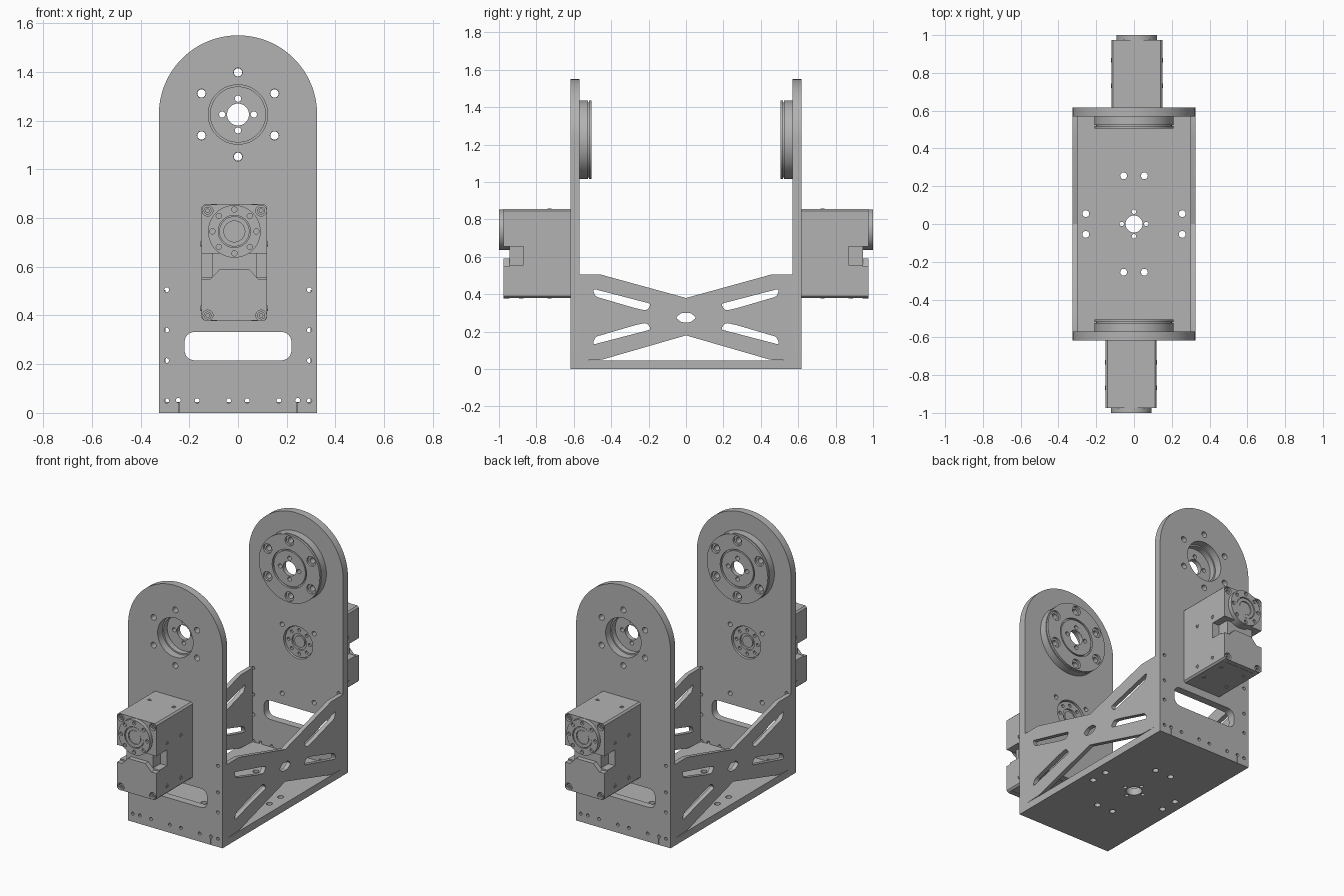
import bpy
import bmesh
from math import sin, cos, pi
from mathutils import Matrix, Vector

if "Cube" in bpy.data.objects:
    bpy.data.objects.remove(bpy.data.objects["Cube"])

grey = bpy.data.materials.new("machined_grey")
grey.use_nodes = True
colour = (0.45, 0.45, 0.45, 1)
grey.diffuse_color = colour
grey.node_tree.nodes["Principled BSDF"].inputs["Base Color"].default_value = colour

# Local drawing plane (u, v) and thickness axis for each direction
FRAMES = {
    "x": Matrix(((0, 0, 1, 0), (1, 0, 0, 0), (0, 1, 0, 0), (0, 0, 0, 1))),
    "y": Matrix.Rotation(pi / 2, 4, "X"),
    "z": Matrix.Identity(4),
}
HALF_TURN = Matrix.Rotation(pi, 4, "Z")


def circle(r, u=0, v=0, n=24):
    return [(u + r * cos(2 * pi * i / n), v + r * sin(2 * pi * i / n)) for i in range(n)]


def ring_of(count, radius, r, u=0, v=0, start=0.0):
    return [circle(r, u + radius * cos(start + 2 * pi * i / count),
                   v + radius * sin(start + 2 * pi * i / count), 14) for i in range(count)]


def rect(u0, v0, u1, v1):
    return [(u0, v0), (u1, v0), (u1, v1), (u0, v1)]


def rounded(points, radius, steps=6):
    """Round the corners of a polygon with short quadratic arcs."""
    out = []
    for i, p in enumerate(points):
        p = Vector(p)
        a = p + (Vector(points[i - 1]) - p).normalized() * radius
        b = p + (Vector(points[(i + 1) % len(points)]) - p).normalized() * radius
        for k in range(steps + 1):
            t = k / steps
            out.append(tuple(a * (1 - t) ** 2 + p * 2 * t * (1 - t) + b * t * t))
    return out


def flip(points, su=1, sv=1, v_mid=0.0):
    return [(su * u, v_mid + sv * (v - v_mid)) for u, v in points]


def slab(name, axis, start, end, outline, holes=(), turn=False):
    """Extrude a flat outline with holes from start to end along an axis."""
    curve = bpy.data.curves.new(name, "CURVE")
    curve.dimensions = "2D"
    curve.fill_mode = "BOTH"
    curve.extrude = abs(end - start) / 2
    for loop in [outline, *holes]:
        spline = curve.splines.new("POLY")
        spline.points.add(len(loop) - 1)
        for point, (u, v) in zip(spline.points, loop):
            point.co = (u, v, 0, 1)
        spline.use_cyclic_u = True
    temp = bpy.data.objects.new(name + "_outline", curve)
    bpy.context.collection.objects.link(temp)
    bpy.context.view_layer.update()
    graph = bpy.context.evaluated_depsgraph_get()
    mesh = bpy.data.meshes.new_from_object(temp.evaluated_get(graph))
    bpy.data.objects.remove(temp)
    offset = Vector([(start + end) / 2 if a == axis else 0 for a in "xyz"])
    matrix = Matrix.Translation(offset) @ FRAMES[axis]
    mesh.transform(HALF_TURN @ matrix if turn else matrix)
    bm = bmesh.new()
    bm.from_mesh(mesh)
    bmesh.ops.remove_doubles(bm, verts=bm.verts, dist=0.0001)
    bmesh.ops.recalc_face_normals(bm, faces=bm.faces)
    bm.to_mesh(mesh)
    bm.free()
    mesh.materials.clear()
    mesh.materials.append(grey)
    obj = bpy.data.objects.new(name, mesh)
    bpy.context.collection.objects.link(obj)
    bpy.ops.object.select_all(action="DESELECT")
    obj.select_set(True)
    bpy.context.view_layer.objects.active = obj
    bpy.ops.object.shade_smooth_by_angle(angle=pi / 6)
    return obj


W, HUB_Z = 0.325, 1.225            # half width, upper pivot height
MX, MZ = -0.015, 0.745             # motor axis
corners = [(MX + s * 0.11, z) for s in (-1, 1) for z in (0.40, 0.83)]

# Base plate
base_holes = [circle(0.045)] + ring_of(4, 0.065, 0.012)
for a in (-1, 1):
    for b in (-1, 1):
        base_holes += [circle(0.018, a * 0.055, b * 0.255), circle(0.018, a * 0.255, b * 0.055)]
slab("base_plate", "z", 0, 0.045, rect(-W, -0.57, W, 0.57), base_holes)

# Cross-braced side panels
half = [(0.57, 0.045), (0.45, 0.05), (0, 0.18), (-0.45, 0.05), (-0.57, 0.045)]
panel = half + [(-0.57, 0.505), (-0.455, 0.505), (0, 0.38), (0.455, 0.505), (0.57, 0.505)]
slot = rounded([(-0.5, 0.43), (-0.185, 0.348), (-0.21, 0.312), (-0.27, 0.325), (-0.485, 0.388)], 0.018)
panel_holes = [flip(slot, a, b, 0.28) for a in (-1, 1) for b in (-1, 1)]
panel_holes.append(rounded([(-0.055, 0.275), (-0.025, 0.3), (0.025, 0.3),
                            (0.055, 0.275), (0.025, 0.25), (-0.025, 0.25)], 0.012))
for side, name in ((-1, "right"), (1, "left")):
    slab(name + "_side_panel", "x", side * (W - 0.027), side * W, panel, panel_holes)

# Arched end plate
arch = [(W * cos(pi * i / 48), HUB_Z + W * sin(pi * i / 48)) for i in range(49)]
arch += [(-W, 0), (W, 0)]
plate_holes = [circle(0.122, 0, HUB_Z, 48), circle(0.1, MX, MZ, 40)]
plate_holes += ring_of(6, 0.173, 0.018, 0, HUB_Z, pi / 2)
plate_holes += [circle(0.014, u, v, 14) for u, v in corners]
plate_holes.append(rounded(rect(-0.22, 0.215, 0.22, 0.333), 0.05))
for s in (-1, 1):
    plate_holes += [circle(0.01, s * 0.293, v, 12) for v in (0.05, 0.215, 0.34, 0.505)]
    plate_holes += [circle(0.01, s * u, 0.05, 12) for u in (0.038, 0.168)]
    plate_holes.append(circle(0.01, s * 0.245, 0.052, 12))
    plate_holes.append(rect(s * 0.243 - 0.0015, 0.002, s * 0.243 + 0.0015, 0.04))

# Motor outlines
x0, x1, c = MX - 0.135, MX + 0.135, 0.01
z0, z1, neck0, neck1 = 0.38, 0.855, 0.557, 0.655
bottom = [(x0, z0 + c), (x0 + c, z0), (x1 - c, z0), (x1, z0 + c)]
top = [(x1, z1 - c), (x1 - c, z1), (x0 + c, z1), (x0, z1 - c)]
n0, n1 = MX - 0.09, MX + 0.09
waist = bottom + [(x1, neck0), (n1, neck0), (n1, neck1), (x1, neck1)] + top
waist += [(x0, neck1), (n0, neck1), (n0, neck0), (x0, neck0)]
lower = bottom + [(x1, 0.548), (n1 + 0.01, 0.548), (n1 - 0.03, 0.59),
                  (n0 + 0.03, 0.59), (n0 - 0.01, 0.548), (x0, 0.548)]
upper = [(x0, neck1), (x1, neck1)] + top
screw_holes = [circle(0.022, u, v) for u, v in corners]


def build_end(tag, turn):
    def part(name, start, end, outline, holes=(), axis="y"):
        return slab(tag + "_" + name, axis, start, end, outline, holes, turn)

    part("end_plate", -0.617, -0.57, arch, plate_holes)

    # Upper pivot hub: pocketed ring, floor, groove and bolted face
    disc = lambda r: circle(r, 0, HUB_Z, 64)
    bolts = lambda r: ring_of(6, 0.173, r, 0, HUB_Z, pi / 2)
    bore = [circle(0.045, 0, HUB_Z, 32)] + ring_of(4, 0.065, 0.013, 0, HUB_Z)
    part("hub_ring", -0.57, -0.535, disc(0.21), [disc(0.113)] + bolts(0.017))
    part("hub_body", -0.535, -0.524, disc(0.21), bore + bolts(0.017))
    part("hub_groove", -0.524, -0.518, disc(0.2), bore + bolts(0.017))
    part("hub_face", -0.518, -0.505, disc(0.21), [disc(0.118)] + bolts(0.03))
    part("hub_center", -0.518, -0.507, disc(0.109), bore)

    # Motor housing
    part("motor_body", -0.87, -0.617, bottom + top)
    part("motor_waist", -0.945, -0.87, waist)
    part("motor_lower_cap", -0.975, -0.945, lower, screw_holes[0::2])
    part("motor_upper_cap", -0.975, -0.945, upper, screw_holes[1::2])
    for u, v in corners:
        part("motor_corner_screw", -0.968, -0.945, circle(0.016, u, v), [circle(0.008, u, v, 6)])

    # Output horn
    horn = lambda r: circle(r, MX, MZ, 48)
    part("horn_base", -0.988, -0.945, horn(0.108))
    part("horn_face", -1.0, -0.988, horn(0.108), [horn(0.066)] + ring_of(8, 0.09, 0.011, MX, MZ))
    part("horn_collar", -0.996, -0.988, horn(0.062), [horn(0.043)])
    part("horn_screw", -0.992, -0.988, horn(0.039))

    # Idler horn set in the end plate
    part("idler_base", -0.617, -0.592, horn(0.095))
    part("idler_face", -0.592, -0.58, horn(0.095), [horn(0.05)] + ring_of(8, 0.073, 0.01, MX, MZ))
    part("idler_screw", -0.592, -0.584, horn(0.035))

    # Small screws on the housing sides, top and bottom
    for y in (-0.866, -0.733):
        for z in (0.43, 0.695):
            for x in (x0 - 0.003, x1):
                part("side_screw", x, x + 0.003, circle(0.012, y, z, 14),
                     [circle(0.007, y, z, 6)], "x")
    for u in (MX - 0.083, MX + 0.083):
        for z, rows in ((z1, [-0.73]), (z0 - 0.003, [-0.73, -0.88])):
            for y in rows:
                part("cap_screw", z, z + 0.003, circle(0.012, u, y, 14),
                     [circle(0.007, u, y, 6)], "z")


build_end("front", False)
build_end("rear", True)
